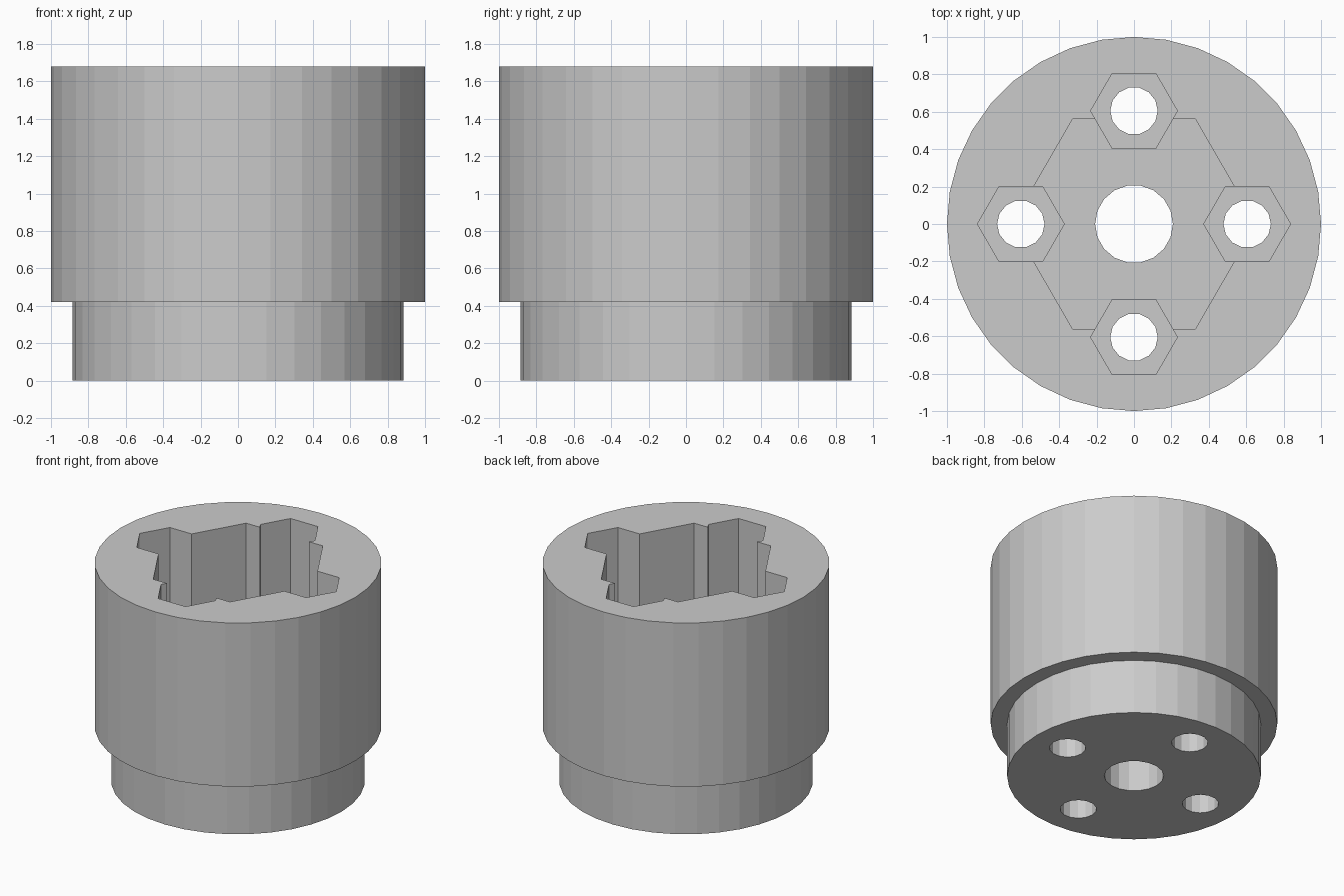
import bpy, bmesh
from math import cos, sin, pi

if "Cube" in bpy.data.objects:
    bpy.data.objects.remove(bpy.data.objects["Cube"], do_unlink=True)

grey = bpy.data.materials.new("neutral_grey")
grey.use_nodes = True
grey.diffuse_color = (0.6, 0.6, 0.6, 1)
grey.node_tree.nodes["Principled BSDF"].inputs["Base Color"].default_value = (0.6, 0.6, 0.6, 1)


def turned(name, profile, sides, x=0, y=0):
    """Stack rings of (radius, z) into a capped, flat-sided solid."""
    bm = bmesh.new()
    rings = []
    for r, z in profile:
        rings.append([bm.verts.new((x + r * cos(2 * pi * i / sides),
                                    y + r * sin(2 * pi * i / sides), z))
                      for i in range(sides)])
    for low, high in zip(rings, rings[1:]):
        for i in range(sides):
            j = (i + 1) % sides
            bm.faces.new((low[i], low[j], high[j], high[i]))
    bm.faces.new(rings[0][::-1])
    bm.faces.new(rings[-1])
    mesh = bpy.data.meshes.new(name)
    bm.to_mesh(mesh)
    bm.free()
    mesh.materials.append(grey)
    obj = bpy.data.objects.new(name, mesh)
    bpy.context.scene.collection.objects.link(obj)
    return obj


def prism(name, r, sides, z0, z1, x=0, y=0):
    return turned(name, [(r, z0), (r, z1)], sides, x, y)


# Stepped round body: narrow spigot below, wide drum above
TOP, STEP = 1.68, 0.42
body = turned("stepped_socket_body",
              [(0.885, 0), (0.885, STEP), (1, STEP), (1, TOP)], 36)

# Large hexagonal pocket and central bore
cutters = [prism("hex_pocket_cutter", 0.652, 6, STEP, TOP + 0.2),
           prism("centre_bore_cutter", 0.208, 18, -0.2, 0.8)]

# Four nut pockets with bolt holes through the base
for x, y in ((1, 0), (0, 1), (-1, 0), (0, -1)):
    x, y = x * 0.605, y * 0.605
    cutters.append(prism("nut_pocket_cutter", 0.232, 6, 0.21, TOP + 0.3, x, y))
    cutters.append(prism("bolt_hole_cutter", 0.127, 14, -0.3, 0.6, x, y))

bpy.context.view_layer.objects.active = body
for cutter in cutters:
    cutter.hide_render = True
    cut = body.modifiers.new(cutter.name, "BOOLEAN")
    cut.operation = "DIFFERENCE"
    cut.solver = "EXACT"
    cut.object = cutter
    bpy.ops.object.modifier_apply(modifier=cut.name)
    bpy.data.objects.remove(cutter, do_unlink=True)
